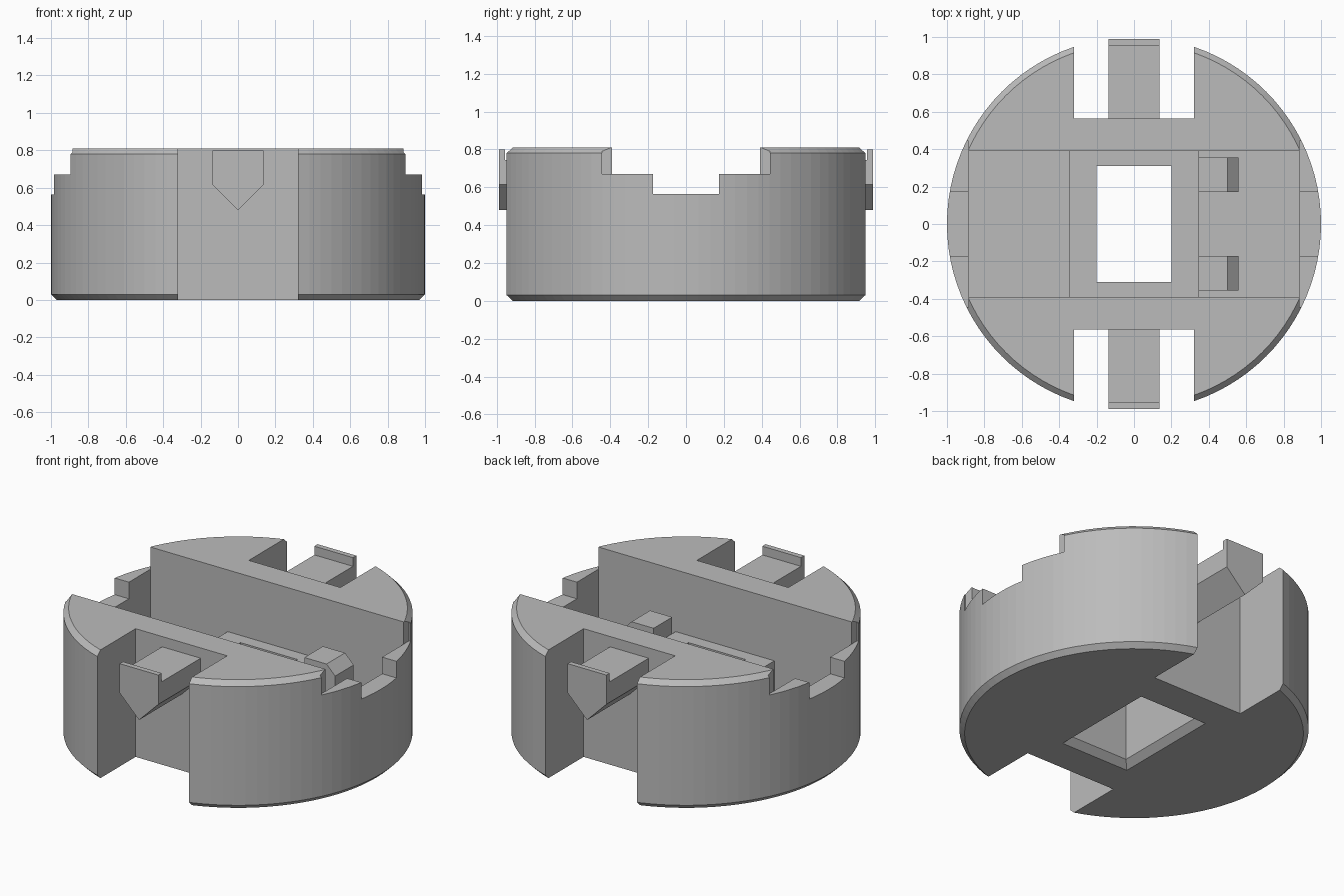
import bpy, bmesh, math

cube = bpy.data.objects.get("Cube")
if cube:
    bpy.data.objects.remove(cube, do_unlink=True)

grey = bpy.data.materials.new("plain_grey")
grey.use_nodes = True
tone = (0.5, 0.5, 0.5, 1)
grey.diffuse_color = tone
grey.node_tree.nodes["Principled BSDF"].inputs["Base Color"].default_value = tone

SLOT, SLOT_Y = 0.32, 0.565      # open side slots
BAY_X, BAY_Y = 0.885, 0.39      # long central pocket
BLOCK_X, BLOCK_TOP = 0.345, 0.42
FLOOR, HEIGHT = 0.12, 0.81


def finish(name, bm):
    bmesh.ops.recalc_face_normals(bm, faces=bm.faces)
    mesh = bpy.data.meshes.new(name)
    bm.to_mesh(mesh)
    bm.free()
    obj = bpy.data.objects.new(name, mesh)
    bpy.context.collection.objects.link(obj)
    mesh.materials.append(grey)
    return obj


def loft(name, rings):
    """Closed solid through matching rings of points."""
    bm = bmesh.new()
    loops = [[bm.verts.new(p) for p in ring] for ring in rings]
    n = len(loops[0])
    for a, b in zip(loops, loops[1:]):
        for i in range(n):
            j = (i + 1) % n
            bm.faces.new((a[i], a[j], b[j], b[i]))
    bm.faces.new(loops[0])
    bm.faces.new(loops[-1])
    return finish(name, bm)


def rect(x0, x1, y0, y1, z):
    return [(x0, y0, z), (x1, y0, z), (x1, y1, z), (x0, y1, z)]


def box(name, x0, x1, y0, y1, z0, z1):
    return loft(name, [rect(x0, x1, y0, y1, z0), rect(x0, x1, y0, y1, z1)])


def circle(r, z, n=96):
    return [(r * math.cos(math.tau * i / n), r * math.sin(math.tau * i / n), z)
            for i in range(n)]


def cut(target, cutter):
    mod = target.modifiers.new("cut", "BOOLEAN")
    mod.operation = "DIFFERENCE"
    mod.solver = "EXACT"
    mod.object = cutter
    bpy.context.view_layer.objects.active = target
    bpy.ops.object.modifier_apply(modifier=mod.name)
    bpy.data.objects.remove(cutter, do_unlink=True)


# Round body with chamfered rims
body = loft("round_body", [circle(0.97, 0), circle(1, 0.03),
                           circle(1, HEIGHT - 0.03), circle(0.97, HEIGHT)])

# Central pocket, with the upper part open at both ends
cut(body, box("upper_pocket", -1.2, 1.2, -BAY_Y, BAY_Y, 0.67, 1))
cut(body, box("lower_pocket", -BAY_X, BAY_X, -BAY_Y, BAY_Y, BLOCK_TOP, 0.75))

for s in (-1, 1):
    # Side slots, deep bays and stepped end notches
    ys = sorted((s * SLOT_Y, s * 1.2))
    cut(body, box("side_slot", -SLOT, SLOT, *ys, -0.1, 1))
    cut(body, box("deep_bay", *sorted((s * BLOCK_X, s * BAY_X)), -BAY_Y, BAY_Y, FLOOR, 0.5))
    xs = sorted((s * BAY_X, s * 1.2))
    cut(body, box("wide_notch", *xs, -0.445, 0.445, 0.67, 1))
    cut(body, box("narrow_notch", *sorted((s * 0.8, s * 1.2)), -0.175, 0.175, 0.565, 0.9))

# Rectangular through hole, flared at the bottom
cut(body, loft("through_hole", [rect(-0.25, 0.25, -0.36, 0.36, -0.01),
                                rect(-0.2, 0.2, -0.31, 0.31, 0.04),
                                rect(-0.2, 0.2, -0.31, 0.31, 0.6)]))


def peg_ring(y, top):
    return [(-0.135, y, top), (-0.135, y, 0.615), (0, y, 0.48),
            (0.135, y, 0.615), (0.135, y, top)]


for s, side in ((-1, "front"), (1, "back")):
    # Pointed peg with a raised lip at its outer end
    loft(side + "_peg", [peg_ring(s * y, top) for y, top in
                         ((SLOT_Y, 0.745), (0.955, 0.745), (0.955, 0.8), (0.988, 0.8))])

    # Bevelled clip on the edge of the raised block
    profile = [(BLOCK_X, FLOOR), (0.56, FLOOR), (0.56, 0.465), (0.5, 0.525), (BLOCK_X, 0.525)]
    loft(side + "_clip", [[(x, s * y, z) for x, z in profile] for y in (0.17, 0.355)])
